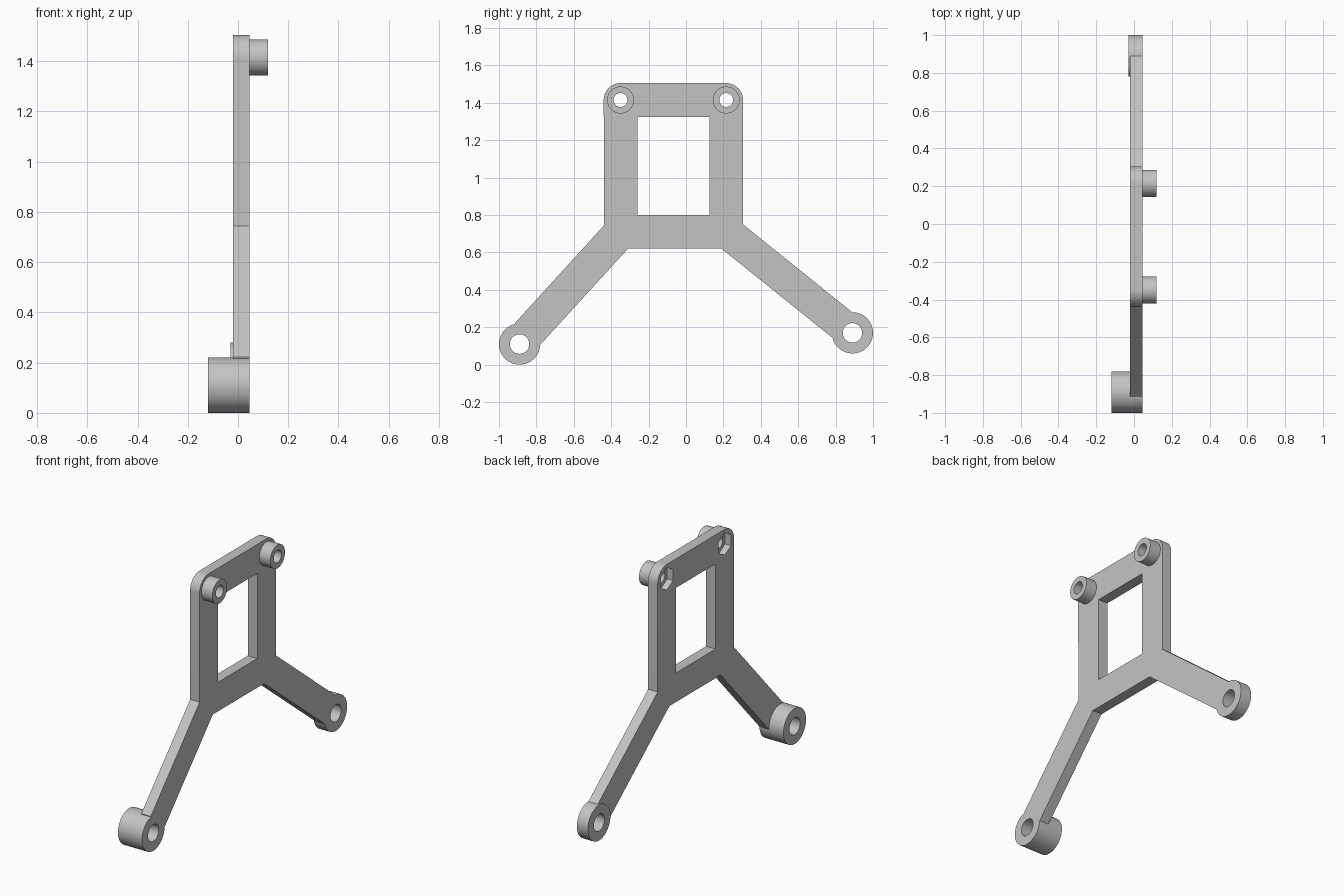
import bpy, bmesh, math

if "Cube" in bpy.data.objects:
    bpy.data.objects.remove(bpy.data.objects["Cube"])

BACK, FRONT = -0.02, 0.045          # plate faces along x

grey = bpy.data.materials.new("plain grey")
grey.diffuse_color = (0.55, 0.55, 0.55, 1)
grey.use_nodes = True
grey.node_tree.nodes["Principled BSDF"].inputs["Base Color"].default_value = grey.diffuse_color


def arc(c, r, a0, a1, n):
    """Points (y, z) on an arc, angles in degrees."""
    return [(c[0] + r * math.cos(math.radians(a0 + (a1 - a0) * i / n)),
             c[1] + r * math.sin(math.radians(a0 + (a1 - a0) * i / n))) for i in range(n + 1)]


def circle(c, r, n=64, start=0):
    return arc(c, r, start, start + 360, n)[:-1]


def prism(name, pts, x0, x1):
    """Extrude a y-z profile along x."""
    bm = bmesh.new()
    face = bm.faces.new([bm.verts.new((x0, y, z)) for y, z in pts])
    new = bmesh.ops.extrude_face_region(bm, geom=[face])["geom"]
    bmesh.ops.translate(bm, vec=(x1 - x0, 0, 0),
                        verts=[v for v in new if isinstance(v, bmesh.types.BMVert)])
    bmesh.ops.recalc_face_normals(bm, faces=bm.faces)
    me = bpy.data.meshes.new(name)
    bm.to_mesh(me)
    bm.free()
    me.materials.append(grey)
    ob = bpy.data.objects.new(name, me)
    bpy.context.collection.objects.link(ob)
    return ob


def combine(target, other, operation):
    """Apply a boolean and remove the helper."""
    mod = target.modifiers.new("bool", 'BOOLEAN')
    mod.operation, mod.solver, mod.object = operation, 'EXACT', other
    bpy.context.view_layer.objects.active = target
    bpy.ops.object.modifier_apply(modifier=mod.name)
    bpy.data.objects.remove(other)


low_eye, high_eye = (-0.89, 0.11), (0.89, 0.17)
top_left, top_right = (-0.35, 1.415), (0.215, 1.415)

# Plate: rounded frame with two splayed legs
outline = (arc(top_right, 0.09, 0, 90, 16) + arc(top_left, 0.09, 90, 180, 16)
           + [(-0.438, 0.745), (-0.915, 0.222), low_eye, (-0.785, 0.10),
              (-0.31, 0.62), (0.19, 0.62), (0.79, 0.138), high_eye,
              (0.89, 0.279), (0.305, 0.75)])
bracket = prism("mounting_bracket", outline, BACK, FRONT)

# Bosses on leg ends and top corners
combine(bracket, prism("long_foot_boss", circle(low_eye, 0.11), -0.12, FRONT), 'UNION')
combine(bracket, prism("short_foot_boss", circle(high_eye, 0.11), -0.03, FRONT), 'UNION')
for c in (top_left, top_right):
    combine(bracket, prism("top_boss", circle(c, 0.072), 0.01, 0.12), 'UNION')

# Window
window = [(-0.26, 0.80), (0.125, 0.80), (0.125, 1.325), (-0.26, 1.325)]
combine(bracket, prism("window_cutter", window, -0.3, 0.3), 'DIFFERENCE')

# Bolt holes, with hexagonal nut pockets behind the top bosses
for c in (low_eye, high_eye):
    combine(bracket, prism("foot_hole_cutter", circle(c, 0.052), -0.3, 0.3), 'DIFFERENCE')
for c in (top_left, top_right):
    combine(bracket, prism("top_hole_cutter", circle(c, 0.037), -0.3, 0.3), 'DIFFERENCE')
    combine(bracket, prism("nut_cutter", circle(c, 0.069, 6, 30), -0.3, 0.02), 'DIFFERENCE')

bpy.ops.object.select_all(action='DESELECT')
bracket.select_set(True)
bpy.context.view_layer.objects.active = bracket
bpy.ops.object.shade_smooth_by_angle(angle=math.radians(30))
